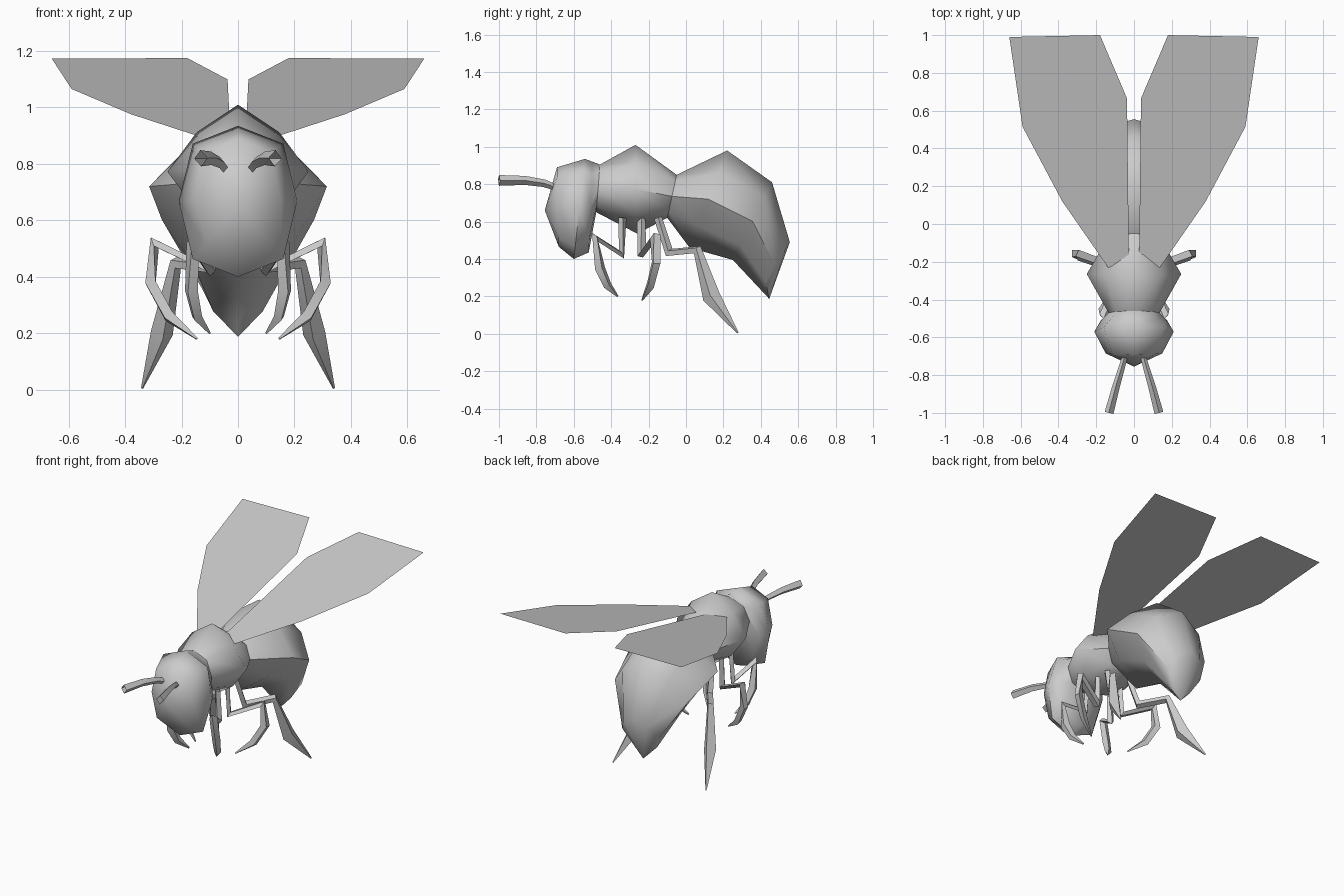
import bpy, bmesh, math
from mathutils import Vector

if "Cube" in bpy.data.objects:
    bpy.data.objects.remove(bpy.data.objects["Cube"])


def make(name, rings, mirror=False, angle=45):
    """Skin a list of closed vertex rings into an object."""
    bm = bmesh.new()
    loops = [[bm.verts.new(p) for p in r] for r in rings]
    n = len(loops[0])
    for a, b in zip(loops, loops[1:]):
        for i in range(n):
            j = (i + 1) % n
            bm.faces.new((a[i], a[j], b[j], b[i]))
    bmesh.ops.remove_doubles(bm, verts=bm.verts, dist=0.0005)
    bmesh.ops.recalc_face_normals(bm, faces=bm.faces)
    return finish(name, bm, mirror, angle)


def finish(name, bm, mirror, angle):
    me = bpy.data.meshes.new(name)
    bm.to_mesh(me)
    bm.free()
    ob = bpy.data.objects.new(name, me)
    bpy.context.collection.objects.link(ob)
    if mirror:
        ob.modifiers.new("mirror", 'MIRROR')
    bpy.ops.object.select_all(action='DESELECT')
    ob.select_set(True)
    bpy.context.view_layer.objects.active = ob
    if angle:
        bpy.ops.object.shade_smooth_by_angle(angle=math.radians(angle))
    return ob


def section(top, bottom, width, k=1.0):
    """Eight-sided tilted body ring; k pushes the diagonal points in or out."""
    t, b = Vector((0, *top)), Vector((0, *bottom))
    c, v = (t + b) / 2, (t - b) / 2
    ring = []
    for i in range(8):
        a = i * math.pi / 4
        s = k if i % 2 else 1
        ring.append(c + v * math.cos(a) * s + Vector((width * math.sin(a) * s, 0, 0)))
    return ring


def tube(name, path, radii, sides=4):
    """Tapered limb along a path, mirrored to the other side."""
    pts = [Vector(p) for p in path]
    rings, normal = [], Vector((1, 0.1, 0))
    for i, p in enumerate(pts):
        d0 = (p - pts[max(i - 1, 0)]).normalized()
        d1 = (pts[min(i + 1, len(pts) - 1)] - p).normalized()
        t = (d0 + d1).normalized()
        normal = (normal - t * normal.dot(t)).normalized()
        other = t.cross(normal)
        ring = []
        for j in range(sides):
            a = 2 * math.pi * j / sides
            ring.append(p + (normal * math.cos(a) + other * math.sin(a) * 1.2) * radii[i])
        rings.append(ring)
    return make(name, rings, True, 30)


# Body: head, thorax and abdomen share their joining rings
neck = section((-0.46, 0.905), (-0.48, 0.65), 0.135)
waist = section((-0.05, 0.85), (-0.10, 0.62), 0.14)
make("head", [
    section((-0.755, 0.66), (-0.755, 0.66), 0),
    section((-0.69, 0.89), (-0.68, 0.465), 0.15, 1.08),
    section((-0.54, 0.935), (-0.60, 0.40), 0.21, 1.08),
    section((-0.50, 0.92), (-0.52, 0.435), 0.175),
    neck], angle=60)
make("thorax", [
    neck,
    section((-0.27, 1.01), (-0.26, 0.535), 0.25, 0.83),
    waist], angle=60)
make("abdomen", [
    waist,
    section((0.22, 0.98), (0.02, 0.46), 0.315, 0.78),
    section((0.46, 0.81), (0.25, 0.395), 0.27, 0.88),
    section((0.555, 0.49), (0.40, 0.235), 0.13, 0.95),
    section((0.445, 0.187), (0.445, 0.187), 0)], angle=60)

# Wings: flat sloping sheets
outline = [(0.12, -0.255), (0.38, 0.12), (0.59, 0.515), (0.66, 0.99),
           (0.18, 1.0), (0.037, 0.665), (0.027, -0.195)]
bm = bmesh.new()
bm.faces.new([bm.verts.new((x, y, 0.895 + (y + 0.24) * 0.226)) for x, y in outline])
finish("wings", bm, True, None)

# Antennae
tube("antennae",
     [(0.045, -0.69, 0.78), (0.065, -0.76, 0.805), (0.095, -0.86, 0.82), (0.132, -1.0, 0.82)],
     [0.014, 0.017, 0.020, 0.024])

# Legs
tube("front_legs",
     [(0.09, -0.34, 0.62), (0.10, -0.345, 0.425), (0.16, -0.485, 0.515),
      (0.165, -0.46, 0.35), (0.145, -0.42, 0.26), (0.10, -0.365, 0.20)],
     [0.018, 0.022, 0.025, 0.025, 0.02, 0.004])
tube("middle_legs",
     [(0.09, -0.24, 0.62), (0.10, -0.235, 0.425), (0.295, -0.165, 0.52),
      (0.31, -0.16, 0.38), (0.245, -0.19, 0.26), (0.145, -0.235, 0.18)],
     [0.018, 0.022, 0.025, 0.024, 0.022, 0.004])
tube("hind_legs",
     [(0.09, -0.15, 0.62), (0.11, -0.09, 0.435), (0.22, 0.06, 0.45),
      (0.27, 0.135, 0.20), (0.34, 0.277, 0.005)],
     [0.018, 0.022, 0.022, 0.04, 0.004])
